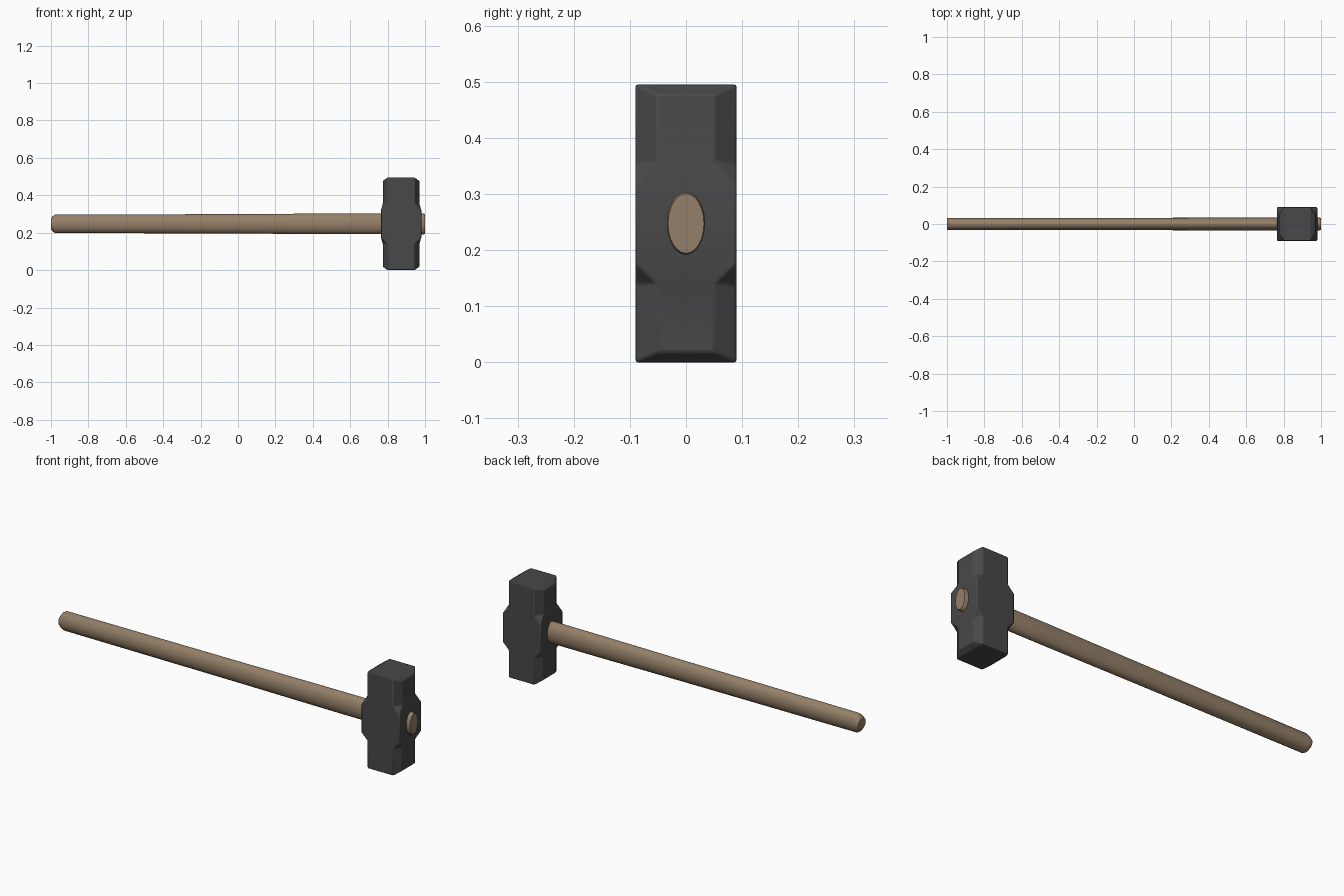
import bpy, bmesh, math

if "Cube" in bpy.data.objects:
    bpy.data.objects.remove(bpy.data.objects["Cube"])

CX, CZ = 0.872, 0.2475      # centre of the hammer head


def material(name, rgb):
    m = bpy.data.materials.new(name)
    m.diffuse_color = (*rgb, 1)
    m.use_nodes = True
    m.node_tree.nodes["Principled BSDF"].inputs["Base Color"].default_value = m.diffuse_color
    return m


def loft(name, rings, mat):
    """Skin a list of equally long point rings and cap both ends."""
    bm = bmesh.new()
    rows = [[bm.verts.new(p) for p in ring] for ring in rings]
    n = len(rows[0])
    for a, b in zip(rows, rows[1:]):
        for i in range(n):
            j = (i + 1) % n
            bm.faces.new((a[i], a[j], b[j], b[i]))
    bm.faces.new(rows[0])
    bm.faces.new(rows[-1])
    bmesh.ops.remove_doubles(bm, verts=bm.verts, dist=1e-5)
    bmesh.ops.recalc_face_normals(bm, faces=bm.faces)
    me = bpy.data.meshes.new(name)
    bm.to_mesh(me)
    bm.free()
    me.materials.append(mat)
    ob = bpy.data.objects.new(name, me)
    bpy.context.collection.objects.link(ob)
    return ob


def smooth(ob, angle):
    bpy.ops.object.select_all(action='DESELECT')
    ob.select_set(True)
    bpy.context.view_layer.objects.active = ob
    bpy.ops.object.shade_smooth_by_angle(angle=math.radians(angle))


iron = material("dark_iron", (0.065, 0.065, 0.065))
wood = material("handle_wood", (0.30, 0.215, 0.14))


# Head: octagonal striking ends, square full-width middle
def octagon(side, s):
    """side = (x half-width, y of the flat's edge, height of flat corners,
    x of the chamfer's other edge, its height); s = below / above centre."""
    hx, fy, hz, cx, cz = side
    pts = []
    for sx, sy in ((1, 1), (-1, 1), (-1, -1), (1, -1)):
        flat = (CX + sx * hx, sy * fy, CZ + s * hz)
        edge = (CX + sx * cx, sy * 0.09, CZ + s * cz)
        pts += [flat, edge] if sx * sy > 0 else [edge, flat]
    return pts


half = [(0.098, 0.05, 0.229, 0.072, 0.2475),     # striking face edge
        (0.098, 0.05, 0.108, 0.072, 0.108),      # root of corner chamfers
        (0.108, 0.09, 0.072, 0.108, 0.072)]      # square middle
cap = (0.072, 0.05, 0.2475, 0.072, 0.2475)
sections = [cap] + half
rings = [octagon(s, -1) for s in sections] + [octagon(s, 1) for s in reversed(sections)]
head = loft("hammer_head", rings, iron)
bev = head.modifiers.new("worn_edges", 'BEVEL')
bev.width = 0.004
bev.segments = 2
bev.limit_method = 'ANGLE'
bev.angle_limit = math.radians(20)
smooth(head, 30)

# Handle: oval shaft, slightly thicker towards the head, rounded butt
stations = [(-1.0, 0.031, 0.027), (-0.992, 0.033, 0.040), (-0.978, 0.033, 0.049),
            (0.0, 0.033, 0.052), (0.5, 0.034, 0.055), (0.993, 0.034, 0.056),
            (1.0, 0.032, 0.053)]
N = 24
handle = loft("handle", [[(x, ry * math.cos(2 * math.pi * i / N),
                           CZ + rz * math.sin(2 * math.pi * i / N)) for i in range(N)]
                         for x, ry, rz in stations], wood)
smooth(handle, 30)
